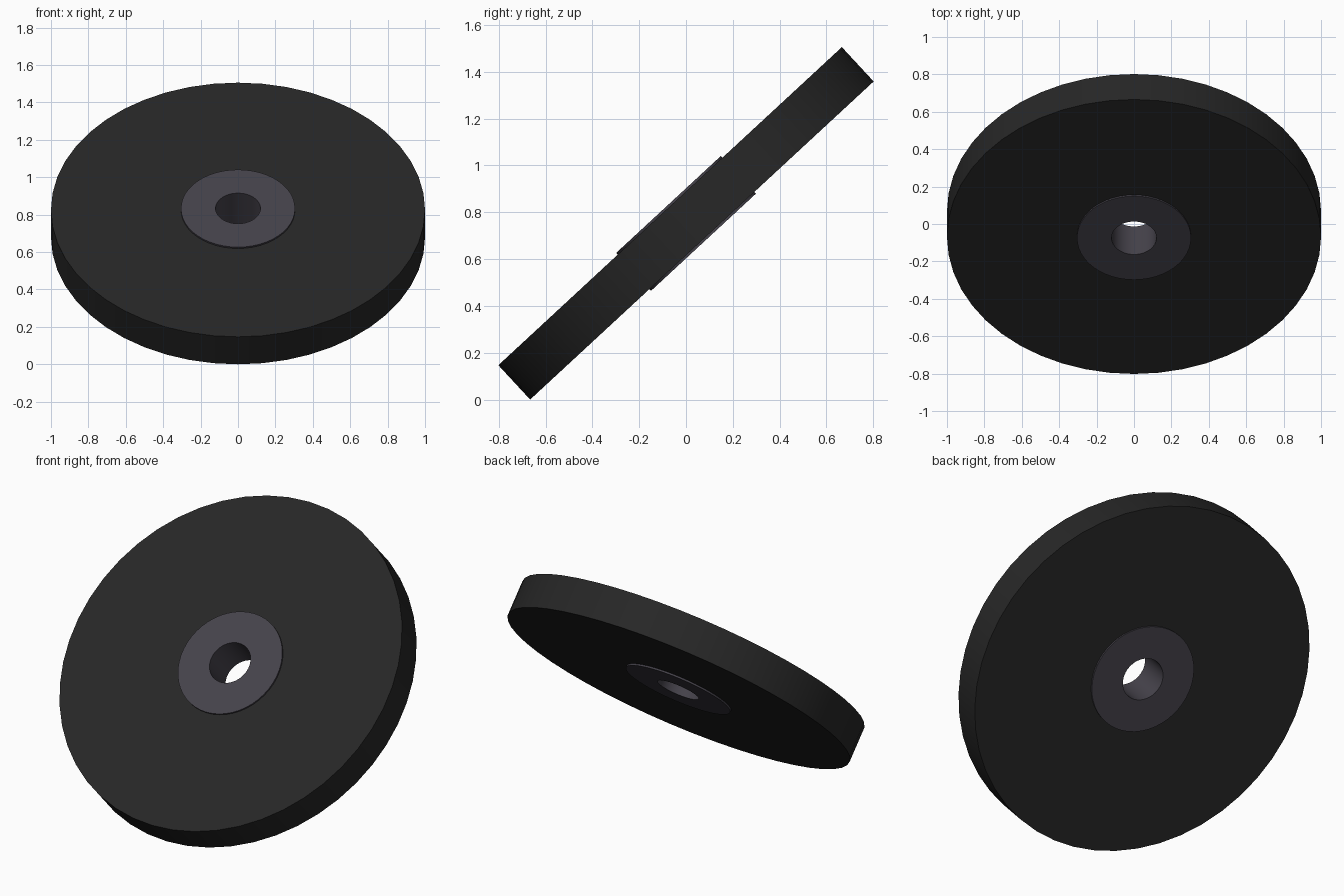
import bpy, math
from mathutils import Matrix

cube = bpy.data.objects.get("Cube")
if cube:
    bpy.data.objects.remove(cube, do_unlink=True)

SIDES = 48
TILT = math.radians(42.8)
CENTRE_Z = math.sin(TILT) + 0.1 * math.cos(TILT)


def material(name, rgb):
    mat = bpy.data.materials.new(name)
    mat.use_nodes = True
    mat.diffuse_color = (*rgb, 1)
    mat.node_tree.nodes["Principled BSDF"].inputs["Base Color"].default_value = (*rgb, 1)
    return mat


def lathe(name, profile, mat):
    """Revolve a closed (radius, height) profile, then tilt it into place."""
    n = len(profile)
    verts, faces = [], []
    for i in range(SIDES):
        a = 2 * math.pi * i / SIDES
        verts += [(r * math.cos(a), r * math.sin(a), h) for r, h in profile]
        j = (i + 1) % SIDES
        for k in range(n):
            m = (k + 1) % n
            faces.append((i * n + k, j * n + k, j * n + m, i * n + m))
    mesh = bpy.data.meshes.new(name)
    mesh.from_pydata(verts, [], faces)
    mesh.transform(Matrix.Translation((0, 0, CENTRE_Z)) @ Matrix.Rotation(TILT, 4, "X"))
    mesh.materials.append(mat)
    obj = bpy.data.objects.new(name, mesh)
    bpy.context.collection.objects.link(obj)
    bpy.ops.object.select_all(action="DESELECT")
    obj.select_set(True)
    bpy.context.view_layer.objects.active = obj
    bpy.ops.object.shade_smooth_by_angle(angle=math.radians(30))
    return obj


def ring(inner, outer, half):
    return [(inner, -half), (outer, -half), (outer, half), (inner, half)]


rubber = material("black rubber", (0.02, 0.02, 0.02))
metal = material("dark grey metal", (0.06, 0.055, 0.07))

# Thick weight disc, closed around the hub
lathe("plate_disc", ring(0.2, 1.0, 0.1), rubber)

# Hub sleeve with a through bore, standing slightly proud of both faces
lathe("hub_sleeve", ring(0.12, 0.305, 0.11), metal)
